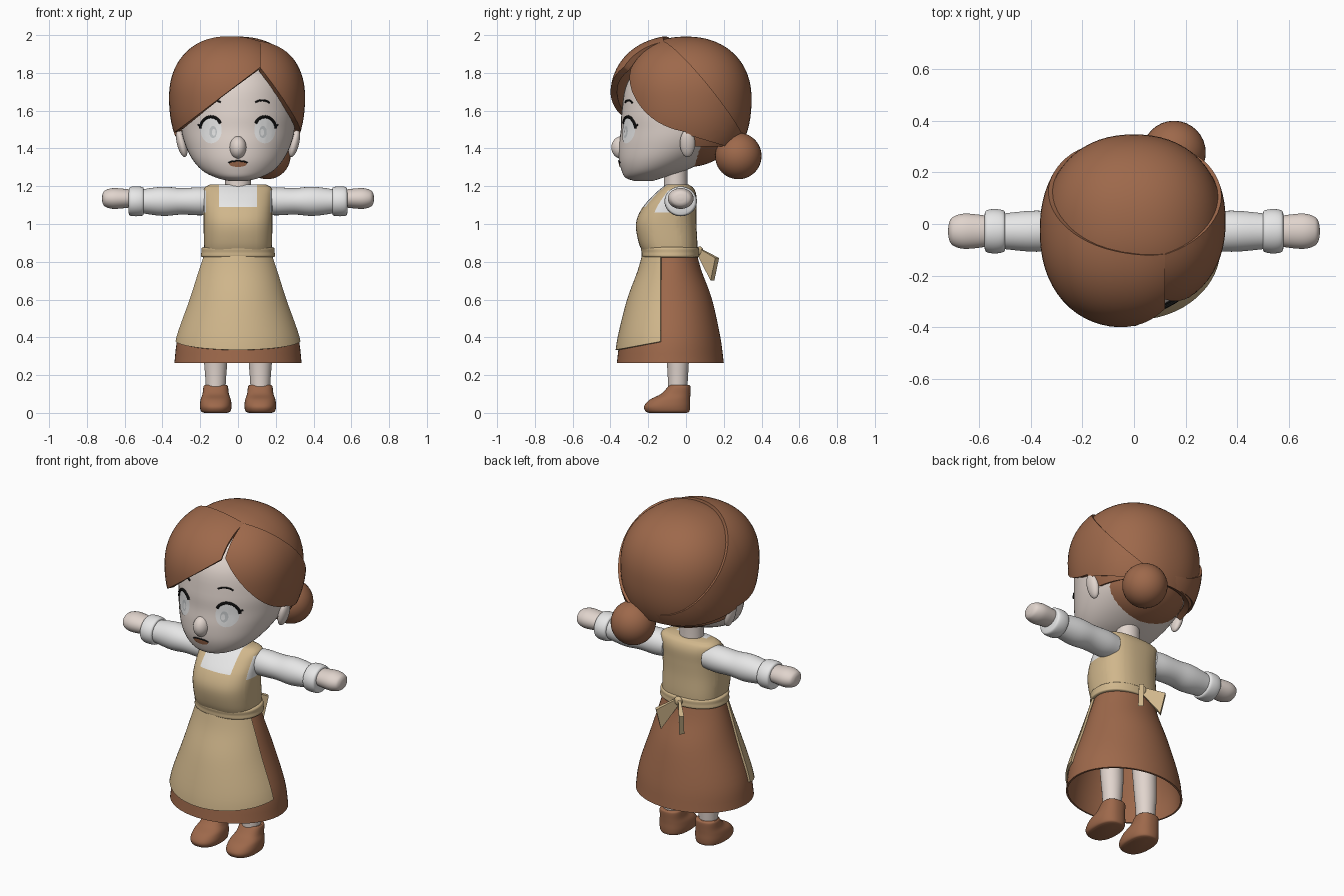
import bpy, bmesh, math
from mathutils import Vector as V
from mathutils.bvhtree import BVHTree

if "Cube" in bpy.data.objects:
    bpy.data.objects.remove(bpy.data.objects["Cube"])

def material(name, r, g, b):
    m = bpy.data.materials.new(name)
    m.diffuse_color = (r, g, b, 1)
    m.use_nodes = True
    m.node_tree.nodes["Principled BSDF"].inputs["Base Color"].default_value = m.diffuse_color
    return m

BROWN = material("brown", .34, .14, .07)
TAN = material("tan", .63, .47, .26)
SKIN = material("skin", .75, .66, .61)
WHITE = material("white", .8, .8, .8)
GREY = material("grey", .55, .57, .58)
BLACK = material("black", .01, .01, .01)

def finish(name, bm, *mats):
    bmesh.ops.recalc_face_normals(bm, faces=bm.faces)
    me = bpy.data.meshes.new(name)
    bm.to_mesh(me)
    bm.free()
    ob = bpy.data.objects.new(name, me)
    for m in mats:
        me.materials.append(m)
    bpy.context.collection.objects.link(ob)
    return ob

def thicken(ob, t):
    m = ob.modifiers.new("thickness", 'SOLIDIFY')
    m.thickness, m.offset = t, -1
    return ob

def cut(bm, planes, keep=None):
    """Slice along planes, then drop the faces the rule does not keep."""
    for co, no in planes:
        bmesh.ops.bisect_plane(bm, geom=bm.verts[:] + bm.edges[:] + bm.faces[:], plane_co=co, plane_no=no)
    if keep:
        bad = [f for f in bm.faces if not keep(f.calc_center_median())]
        bmesh.ops.delete(bm, geom=bad, context='FACES')

def loft(rings, p=2, n=5, seg=48, cap=True, axis='z', side=1, at=(0, 0, 0)):
    """Smooth tube through rings (height, centre y, half width, half depth)."""
    pts = [V(r) for r in rings]
    pts = [2 * pts[0] - pts[1]] + pts + [2 * pts[-1] - pts[-2]]
    path = []
    for i in range(1, len(pts) - 2):
        a, b, c, d = pts[i - 1:i + 3]
        for k in range(n):
            t = k / n
            path.append(b + .5 * t * ((c - a) + t * ((2 * a - 5 * b + 4 * c - d) + t * (3 * b - 3 * c + d - a))))
    path.append(pts[-2])
    bm = bmesh.new()
    loops = []
    for h, cy, rx, ry in path:
        loop = []
        for k in range(seg):
            a = 2 * math.pi * k / seg
            ca, sa = math.cos(a), math.sin(a)
            x = rx * math.copysign(abs(ca) ** (2 / p), ca)
            y = cy + ry * math.copysign(abs(sa) ** (2 / p), sa)
            co = V((x, y, h)) if axis == 'z' else V((side * h, y, x))
            loop.append(bm.verts.new(co + V(at)))
        loops.append(loop)
    for a, b in zip(loops, loops[1:]):
        for k in range(seg):
            bm.faces.new((a[k], a[k - 1], b[k - 1], b[k]))
    if cap:
        bm.faces.new(loops[0])
        bm.faces.new(loops[-1])
    return bm

def ball(c, r, low=None, p=2, u=32, v=20, tilt=0):
    """Rounded ball; low is the half height under the centre."""
    bm = bmesh.new()
    bmesh.ops.create_uvsphere(bm, u_segments=u, v_segments=v, radius=1)
    for w in bm.verts:
        q = w.co / sum(abs(e) ** p for e in w.co) ** (1 / p)
        z = q.z * (low if low and q.z < 0 else r[2])
        w.co = V((c[0] + q.x * r[0] + tilt * z, c[1] + q.y * r[1], c[2] + z))
    return bm

# Head, nose, ears, neck
head_bm = loft([(1.228, -.225, .05, .05), (1.245, -.22, .115, .10), (1.28, -.175, .185, .165),
                (1.34, -.12, .24, .235), (1.42, -.06, .28, .295), (1.5, -.03, .3, .315),
                (1.6, -.02, .305, .32), (1.75, -.01, .28, .3), (1.88, 0, .19, .2), (1.94, 0, .06, .06)])
tree = BVHTree.FromBMesh(head_bm)
finish("head", head_bm, SKIN)
finish("nose", ball((0, -.34, 1.405), (.045, .055, .06)), SKIN)
finish("neck", loft([(1.12, -.055, .07, .065), (1.25, -.055, .068, .062), (1.36, -.055, .07, .065)]), SKIN)
for s in (-1, 1):
    finish("ear", ball((s * .298, .008, 1.427), (.026, .04, .073), tilt=s * .22), SKIN)

# Face details laid on the head surface
def on_face(x, z, lift):
    return tree.ray_cast(V((x, -2, z)), V((0, 1, 0)))[0] + V((0, -lift, 0))

def disc(name, cx, cz, rx, rz, mat, lift):
    bm = bmesh.new()
    prev = None
    mid = bm.verts.new(on_face(cx, cz, lift))
    for j in range(1, 6):
        ring = [bm.verts.new(on_face(cx + rx * j / 5 * math.cos(k * math.pi / 16),
                                     cz + rz * j / 5 * math.sin(k * math.pi / 16), lift)) for k in range(32)]
        for k in range(32):
            bm.faces.new((ring[k - 1], ring[k], prev[k], prev[k - 1]) if prev else (ring[k - 1], ring[k], mid))
        prev = ring
    ob = finish(name, bm, mat)
    if ob.data.polygons[0].normal.y > 0:
        ob.data.flip_normals()

def line(name, pts, width, mat):
    cu = bpy.data.curves.new(name, 'CURVE')
    cu.dimensions, cu.bevel_depth, cu.bevel_resolution = '3D', width, 2
    sp = cu.splines.new('POLY')
    sp.points.add(len(pts) - 1)
    for q, (x, z) in zip(sp.points, pts):
        q.co = (*on_face(x, z, .003), 1)
    cu.use_fill_caps = True
    cu.materials.append(mat)
    bpy.context.collection.objects.link(bpy.data.objects.new(name, cu))

def arc(cx, cz, rx, rz, a0, a1, s=1):
    angles = [math.radians(a0 + (a1 - a0) * k / 14) for k in range(15)]
    return [(s * (cx + rx * math.cos(a)), cz + rz * math.sin(a)) for a in angles]

for s in (-1, 1):
    disc("eye_white", s * .142, 1.497, .056, .07, WHITE, .004)
    disc("iris", s * .132, 1.487, .02, .032, GREY, .006)
    disc("pupil", s * .128, 1.485, .01, .018, WHITE, .008)
    line("upper_lash", arc(.143, 1.5, .057, .068, 5, 150, s), .008, BLACK)
    line("lash_flick", [(s * .195, 1.515), (s * .212, 1.525)], .005, BLACK)
    line("eyebrow", arc(.128, 1.625, .045, .03, 30, 140, s), .005, BLACK)
disc("mouth", 0, 1.318, .046, .016, BROWN, .004)
line("lip_line", arc(0, 1.322, .05, .012, 10, 170), .004, BLACK)

# Hair: back cap, two swept sections, nape and bun
def plane3(a, b, c):
    n = (V(b) - V(a)).cross(V(c) - V(a))
    return V(a), n if n.dot(V((0, -1, 1.3)) - V(a)) > 0 else -n

def above(plane, q):
    return plane[1].dot(q - plane[0]) > 0

def hair(name, bm, planes, keep):
    cut(bm, planes, keep)
    thicken(finish(name, bm, BROWN), .035)

MID = (V((0, 0, 0)), V((0, 1, 0)))
PART = (V((.12, 0, 0)), V((1, 0, 0)))
top = (.12, -.12, 1.97)

cap_front = (V((0, -.16, 1.97)), V((0, .57, .21)))
cap_low = (V((0, 0, 1.41)), V((0, 0, 1)))
hair("hair_back", ball((0, 0, 1.66), (.345, .347, .332), .42, 2.2, 64, 40), [cap_front, cap_low],
     lambda q: above(cap_front, q) and above(cap_low, q))

l_back = plane3(top, (-.25, .02, 1.88), (.14, .33, 1.42))
l_front = (V((0, 0, 1.74)), V((-.76, 0, 1)))
l_low = (V((0, 0, 1.47)), V((0, .2, 1)))
hair("hair_left_sweep", ball((-.03, -.025, 1.67), (.335, .376, .33), .43, 2.2, 64, 40),
     [MID, PART, l_back, l_front, l_low],
     lambda q: q.x < .12 and above(l_back, q) and above(l_front if q.y < 0 else l_low, q))

r_back = plane3(top, (.33, .07, 1.79), (.2, .3, 1.48))
r_front = (V((.12, -.32, 1.83)), V((.0349, .0052, .0263)))
r_low = (V((0, 0, 1.475)), V((0, .3, 1)))
hair("hair_right_sweep", ball((.02, .01, 1.67), (.335, .347, .326), .43, 2.2, 64, 40),
     [MID, PART, r_back, r_front, r_low],
     lambda q: q.x > .12 and above(r_back, q) and above(r_front if q.y < 0 else r_low, q))

hair("hair_nape", ball((0, 0, 1.5), (.285, .265, .2)), [MID], lambda q: q.y > 0)
finish("hair_bun", ball((.155, .277, 1.36), (.123, .123, .123)), BROWN)

# Bodice: apron top with blouse showing at neckline and armholes
bm = loft([(.83, -.08, .175, .138), (.9, -.095, .18, .155), (1.0, -.105, .182, .16), (1.08, -.09, .182, .145),
           (1.15, -.06, .182, .115), (1.19, -.045, .178, .085), (1.208, -.045, .15, .06)], p=2.5)
cut(bm, [(V((x, 0, 0)), V((1, 0, 0))) for x in (-.17, -.1, .1, .17)]
    + [(V((0, 0, z)), V((0, 0, 1))) for z in (1.06, 1.09)] + [(V((0, -.05, 0)), V((0, 1, 0)))])
for f in bm.faces:
    c = f.calc_center_median()
    neckline = abs(c.x) < .1 and c.z > 1.09 and c.y < -.05
    armhole = abs(c.x) > .17 and 1.06 < c.z < 1.18
    f.material_index = int(neckline or armhole)
finish("bodice", bm, TAN, WHITE)

# Arms
for s in (-1, 1):
    at = (0, -.028, 1.12)
    finish("sleeve", loft([(.13, 0, .068, .07), (.2, 0, .074, .077), (.3, 0, .07, .077), (.4, 0, .077, .079),
                           (.53, 0, .06, .066)], axis='x', side=s, at=at), WHITE)
    finish("cuff", loft([(.498, 0, .058, .062), (.505, 0, .075, .08), (.54, 0, .079, .086), (.572, 0, .075, .08),
                         (.58, 0, .058, .062)], axis='x', side=s, at=at), WHITE)
    finish("hand", loft([(.55, 0, .045, .055), (.6, 0, .051, .064), (.66, 0, .055, .068), (.7, 0, .045, .056),
                         (.715, 0, .03, .036), (.72, 0, .008, .01)], axis='x', side=s, at=(0, -.028, 1.135)), SKIN)

# Skirt, apron front, waistband
skirt = [(.265, -.083, .337, .283), (.4, -.083, .318, .265), (.6, -.08, .25, .218), (.75, -.08, .205, .163),
         (.85, -.08, .175, .135)]
thicken(finish("skirt", loft(skirt, cap=False, seg=64), BROWN), .01)
bm = loft([(z, cy, rx + .014, ry + .014) for z, cy, rx, ry in skirt], cap=False, seg=64)
hem = (V((0, -.365, .335)), V((0, -.187, 1)))
edge = (V((0, -.135, 0)), V((0, -1, 0)))
cut(bm, [hem, edge], lambda q: above(hem, q) and above(edge, q))
thicken(finish("apron_front", bm, TAN), .012)
finish("waistband", loft([(.822, -.08, .175, .135), (.828, -.082, .196, .151), (.85, -.083, .194, .152),
                          (.872, -.085, .192, .153), (.88, -.085, .172, .135)], p=2.2), TAN)

# Bow at the back
finish("bow_knot", ball((0, .072, .855), (.025, .02, .026), u=16, v=10), TAN)
for s in (-1, 1):
    bm = bmesh.new()
    out = V((s, -1, 0)).normalized()
    ends = []
    for t in (-1, 1):
        ends.append([bm.verts.new(V(q) + out * t * w) for q, w in
                     (((0, .065, .875), .006), ((s * .085, .165, .82), .014),
                      ((s * .07, .14, .70), .014), ((0, .065, .835), .006))])
    a, b = ends
    bm.faces.new(a)
    bm.faces.new(b)
    for k in range(4):
        bm.faces.new((a[k - 1], a[k], b[k], b[k - 1]))
    finish("bow_loop", bm, TAN)

# Legs and shoes
for s in (-1, 1):
    at = (s * .118, 0, 0)
    finish("leg", loft([(.1, -.045, .05, .05), (.2, -.043, .056, .054), (.3, -.045, .063, .06), (.55, -.06, .07, .07)],
                       seg=32, at=at), SKIN)
    finish("shoe", loft([(0, -.095, .06, .1), (.008, -.098, .077, .116), (.035, -.1, .084, .122),
                         (.07, -.085, .08, .107), (.1, -.055, .07, .078), (.138, -.036, .065, .06),
                         (.147, -.036, .058, .053)], p=2.4, seg=40, at=at), BROWN)

# Bake modifiers and curves, smooth with crisp edges
bpy.ops.object.select_all(action='SELECT')
bpy.context.view_layer.objects.active = bpy.context.scene.objects["head"]
bpy.ops.object.convert(target='MESH')
bpy.ops.object.shade_smooth_by_angle(angle=math.radians(40))
